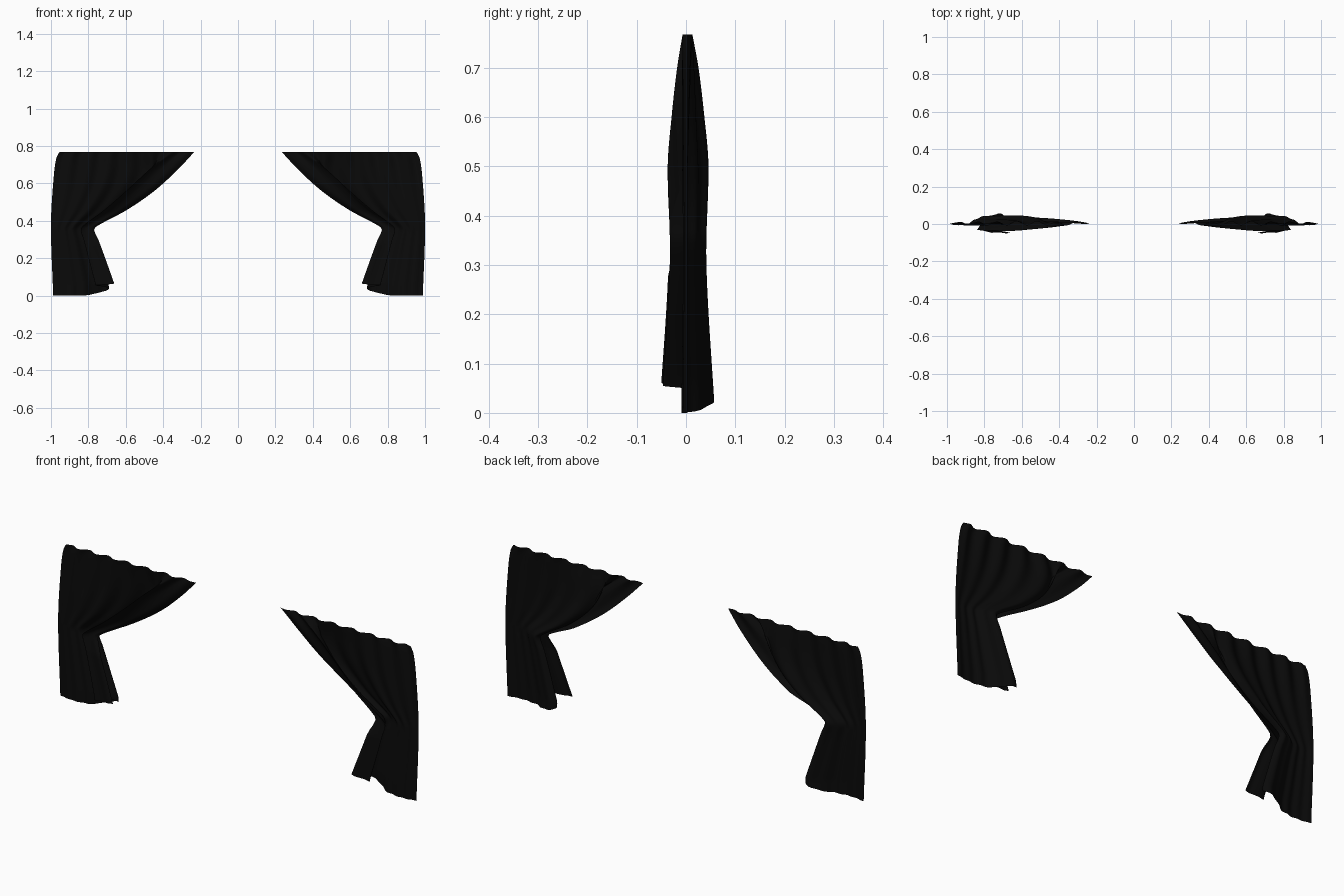
import bpy, bmesh, math

cube = bpy.data.objects.get("Cube")
if cube:
    bpy.data.objects.remove(cube, do_unlink=True)

TOP, WAIST = 0.767, 0.35
COLS, ROWS, FOLDS = 160, 56, 7


def curve(points, t):
    """Smooth cubic through (position, value) points in rising order."""
    if t <= points[0][0]:
        return points[0][1]
    if t >= points[-1][0]:
        return points[-1][1]
    i = max(k for k, p in enumerate(points[:-1]) if p[0] <= t)

    def slope(k):
        a, b = points[max(k - 1, 0)], points[min(k + 1, len(points) - 1)]
        return (b[1] - a[1]) / (b[0] - a[0])

    (x0, y0), (x1, y1) = points[i], points[i + 1]
    h = x1 - x0
    s = (t - x0) / h
    return ((1 + 2 * s) * (1 - s) ** 2 * y0 + s * (1 - s) ** 2 * h * slope(i)
            + s * s * (3 - 2 * s) * y1 + s * s * (s - 1) * h * slope(i + 1))


# Side edges as (height, x)
OUTER = [(0, 0.988), (0.38, 1), (0.65, 0.984), (0.74, 0.97), (TOP, 0.955)]
INNER = [(0.06, 0.66), (0.2, 0.71), (0.3, 0.747), (0.34, 0.766), (0.366, 0.762),
         (0.457, 0.596), (0.56, 0.447), (0.676, 0.32), (TOP, 0.235)]
# Overlapping fold as (cloth position, share of width), (.., depth), (.., hem height)
ACROSS = [(0, 0), (0.45, 0.58), (0.58, 0.78), (0.67, 0.9), (0.73, 0.88),
          (0.85, 0.69), (0.94, 0.9), (1, 1)]
INSIDE = [(0, 0), (0.2, -0.01), (0.42, 0.006), (0.54, 0.043), (0.66, 0.045),
          (0.74, 0.015), (0.85, -0.047)]
LOWER = INSIDE + [(0.94, -0.053), (1, -0.051)]
UPPER = INSIDE + [(0.93, 0.005), (1, 0.042)]
HEM = [(0, 0), (0.42, 0.002), (0.54, 0.014), (0.67, 0.032), (0.76, 0.048),
       (0.87, 0.056), (1, 0.064)]
# Fold overlap, depth and pleat size as (height, amount)
OVERLAP = [(0, 1), (WAIST, 1), (0.5, 0.9), (0.65, 0.55), (TOP, 0)]
SWELL = [(0, 1.05), (0.3, 0.7), (0.5, 0.74), (0.6, 0.54), (0.7, 0.27), (TOP, 0)]
PLEAT = [(0, 0.005), (WAIST, 0.005), (0.55, 0.008), (TOP, 0.01)]
# Inner edge swings from front to back above the tie
SWING = [(0.28, 0), (0.36, 0.4), (0.45, 1)]


def cloth_point(u, t):
    z = TOP * t + curve(HEM, u) * (1 - t)
    share = u + (curve(ACROSS, u) - u) * curve(OVERLAP, z)
    outer, inner = curve(OUTER, z), curve(INNER, z)
    x = outer + (inner - outer) * share
    swing = curve(SWING, z)
    depth = curve(LOWER, u) * (1 - swing) + curve(UPPER, u) * swing
    # Pleats are soft by the straight edge and fade out at both edges
    even = max(0, (z - 0.5) / (TOP - 0.5))
    strength = even + (1 - even) * min(1, 0.3 + u)
    strength *= min(1, (1 - u) * 10) * min(1, u * 20)
    wave = math.sin(2 * math.pi * FOLDS * u + 0.4 * math.sin(5 * u))
    y = 0.003 + depth * curve(SWELL, z) + wave * strength * curve(PLEAT, z)
    return x, y, z


# Draped sheet gathered at the waist
bm = bmesh.new()
grid = [[bm.verts.new(cloth_point(c / COLS, r / ROWS)) for c in range(COLS + 1)]
        for r in range(ROWS + 1)]
for low, high in zip(grid, grid[1:]):
    for c in range(COLS):
        face = bm.faces.new((low[c + 1], low[c], high[c], high[c + 1]))
        face.smooth = True
mesh = bpy.data.meshes.new("curtains")
bm.to_mesh(mesh)
bm.free()
curtains = bpy.data.objects.new("curtains", mesh)
bpy.context.collection.objects.link(curtains)

# Matching curtain on the other side
mirror = curtains.modifiers.new("mirror", "MIRROR")
mirror.use_mirror_merge = False

# Black cloth
cloth = bpy.data.materials.new("black cloth")
cloth.use_nodes = True
cloth.diffuse_color = (0.003, 0.003, 0.003, 1)
shader = cloth.node_tree.nodes["Principled BSDF"]
shader.inputs["Base Color"].default_value = cloth.diffuse_color
shader.inputs["Roughness"].default_value = 0.9
mesh.materials.append(cloth)
